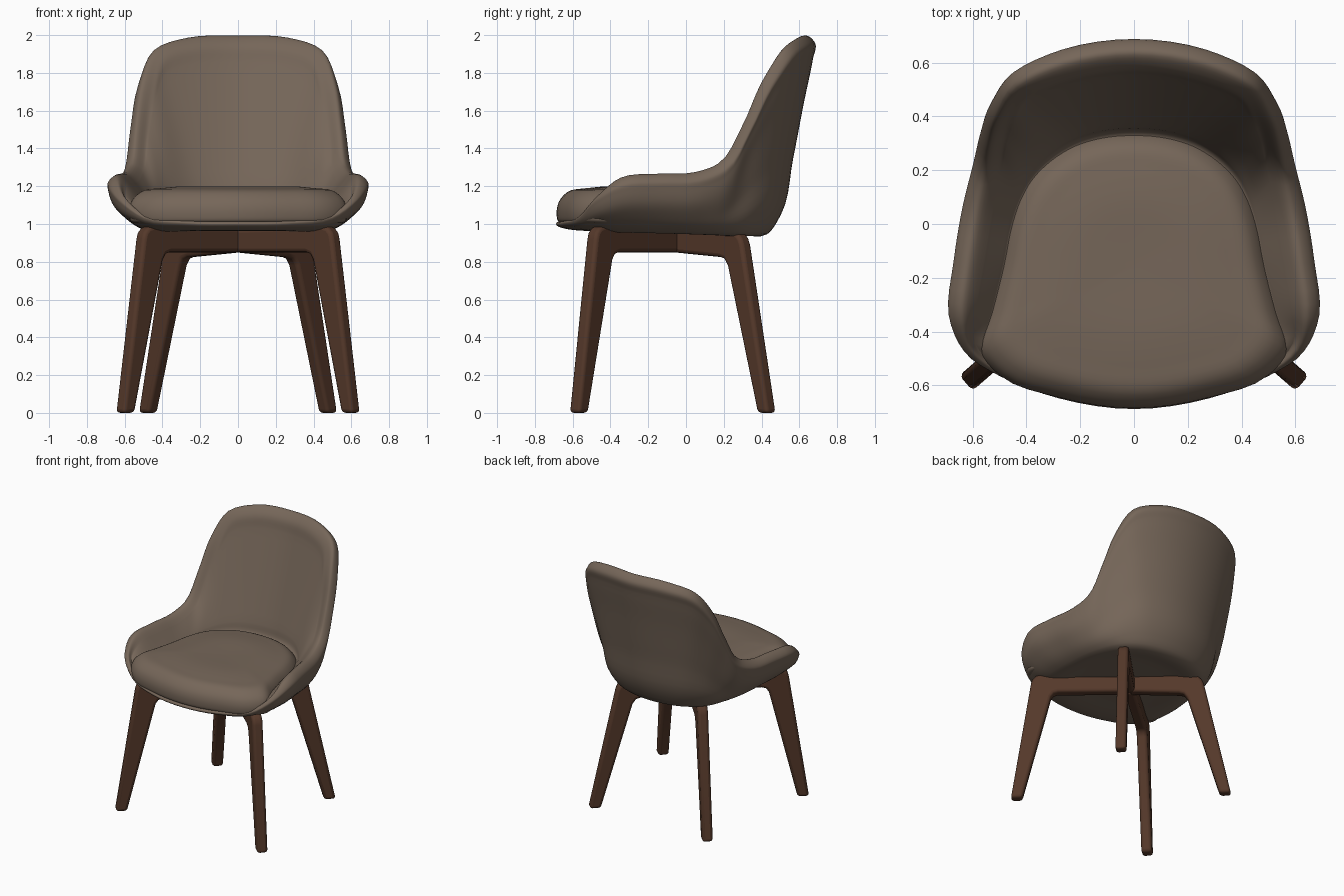
import bpy
import bmesh
from math import atan2
from mathutils import Vector, Matrix

cube = bpy.data.objects.get("Cube")
if cube:
    bpy.data.objects.remove(cube, do_unlink=True)


def make_material(name, color):
    mat = bpy.data.materials.new(name)
    mat.use_nodes = True
    mat.diffuse_color = color
    mat.node_tree.nodes["Principled BSDF"].inputs["Base Color"].default_value = color
    return mat


fabric = make_material("taupe fabric", (0.18, 0.134, 0.1, 1))
wood = make_material("walnut wood", (0.09, 0.04, 0.023, 1))


def finish(name, bm, mat, angle):
    bmesh.ops.remove_doubles(bm, verts=bm.verts, dist=0.0005)
    bmesh.ops.recalc_face_normals(bm, faces=bm.faces)
    mesh = bpy.data.meshes.new(name)
    bm.to_mesh(mesh)
    bm.free()
    mesh.materials.append(mat)
    obj = bpy.data.objects.new(name, mesh)
    bpy.context.collection.objects.link(obj)
    bpy.ops.object.select_all(action='DESELECT')
    obj.select_set(True)
    bpy.context.view_layer.objects.active = obj
    bpy.ops.object.shade_smooth_by_angle(angle=angle)
    return obj


def spline(pts, steps, closed=False):
    """Smooth curve through the points, with tangents weighted by chord length."""
    n = len(pts)

    def chord(i):
        return max((pts[(i + 1) % n] - pts[i % n]).length, 1e-6)

    def tangent(i):
        if not closed and i in (0, n - 1):
            j = min(i, n - 2)
            return (pts[j + 1] - pts[j]) / chord(j)
        a, b = chord(i - 1), chord(i)
        before = (pts[i % n] - pts[(i - 1) % n]) / a
        after = (pts[(i + 1) % n] - pts[i % n]) / b
        return (before * b + after * a) / (a + b)

    out = []
    for i in range(n if closed else n - 1):
        p, q, d = pts[i], pts[(i + 1) % n], chord(i)
        m, k = tangent(i) * d, tangent((i + 1) % n if closed else i + 1) * d
        for s in range(steps):
            t = s / steps
            u = t * t * (3 - 2 * t)
            out.append(p * (1 - u) + q * u + m * t * (1 - t) ** 2 - k * t * t * (1 - t))
    if not closed:
        out.append(pts[-1])
    return out


def loft(name, half_profiles):
    """Skin profiles running front to back on one side, mirrored to the other."""
    half = [spline(p, 5) for p in half_profiles]
    flip = Vector((-1, 1, 1))
    columns = half + [[v * flip for v in c] for c in half[-2:0:-1]]
    rings = [spline(list(r), 4, closed=True) for r in zip(*columns)]
    bm = bmesh.new()
    grid = [[bm.verts.new(v) for v in r] for r in rings]
    for low, high in zip(grid, grid[1:]):
        for i in range(len(low)):
            bm.faces.new((low[i - 1], low[i], high[i], high[i - 1]))
    return finish(name, bm, fabric, 1.2)


# Stations from front centre to back centre:
# outer rim (x, y, z), underside bend (x, y), cushion edge (x, y), rim thickness
stations = [
    ((0, -.688, 1), (0, -.58), (0, -.64), .03),
    ((.28, -.648, 1.005), (.25, -.54), (.27, -.6), .03),
    ((.5, -.565, 1.035), (.39, -.46), (.47, -.525), .03),
    ((.63, -.475, 1.13), (.45, -.4), (.56, -.455), .05),
    ((.688, -.34, 1.205), (.47, -.28), (.53, -.33), .1),
    ((.67, -.14, 1.22), (.47, -.12), (.485, -.15), .11),
    ((.635, .07, 1.23), (.46, .05), (.455, 0), .11),
    ((.6, .21, 1.29), (.43, .17), (.425, .09), .1),
    ((.57, .34, 1.5), (.38, .28), (.38, .17), .09),
    ((.53, .45, 1.73), (.32, .34), (.31, .24), .09),
    ((.45, .56, 1.89), (.23, .39), (.22, .295), .09),
    ((.27, .645, 1.945), (.12, .42), (.12, .325), .1),
    ((0, .685, 1.955), (0, .43), (0, .335), .1),
]
rims = [Vector(s[0]) for s in stations]

# Padded shell: underside, outer wall, rounded rim, inner wall
shell = []
for k, (_, bend, edge, thick) in enumerate(stations):
    rim = rims[k]
    base = Vector((*bend, .955 - .02 * bend[1]))
    inner_base = Vector((*edge, min(1.13, rim.z - .015)))
    along = rims[min(k + 1, len(rims) - 1)] - rims[max(k - 1, 0)]
    if rim.x == 0:
        along = Vector((-rim.y, 0, 0))
    along.normalize()
    inward = Vector((-along.y, along.x, 0)).normalized()
    crest = rim + inward * thick * .45 + along.cross(inward) * thick * .42
    inner_rim = rim + inward * thick
    # The low arms and lip bulge more than the tall back
    full = min(1, max(0, (1.5 - rim.z) / .28))

    def wall(h, v):
        d = rim - base
        return base + Vector((d.x * h, d.y * h, d.z * v))

    center = Vector((0, -.05, .965))
    floor = Vector((0, -.1, 1.005))
    shell.append([center, center.lerp(base, .6), base, wall(.28, .1),
                  wall(.54 + .08 * full, .4 - .08 * full),
                  wall(.77 + .11 * full, .7 - .12 * full),
                  wall(.95 + .03 * full, .92 - .08 * full), rim, crest, inner_rim,
                  *[inner_rim.lerp(inner_base, t) for t in (.12, .5, .9)], inner_base,
                  inner_base.lerp(floor, .08), floor])
loft("upholstered_shell", shell)

# Seat cushion: domed pad that overhangs the front lip
cushion = []
middle = Vector((0, -.15, 0))
for k, (rim, _, edge, _) in enumerate(stations):
    outline = Vector((rim[0], rim[1] + .003, 0)) if k < 3 else Vector((*edge, 0)) * 1.03

    def ring(scale, z):
        return middle.lerp(outline, scale) + Vector((0, 0, z))

    cushion.append([ring(0, 1.005), ring(.9, 1.005), ring(.985, 1.015), ring(1, 1.055),
                    ring(.975, 1.12), ring(.89, 1.17), ring(.7, 1.19), ring(0, 1.195)])
loft("seat_cushion", cushion)


# Crossed frame: each arm and its leg is one extruded side profile
def frame_leg(name, profile, foot):
    thickness = .075
    bm = bmesh.new()
    face = bm.faces.new([bm.verts.new((r, -thickness / 2, z)) for r, z in profile])
    side = bmesh.ops.extrude_face_region(bm, geom=[face])["geom"]
    moved = [v for v in side if isinstance(v, bmesh.types.BMVert)]
    bmesh.ops.translate(bm, verts=moved, vec=(0, thickness, 0))
    hub = Vector((0, -.05, 0))
    turn = Matrix.Rotation(atan2(foot[1] - hub.y, foot[0]), 4, 'Z')
    bmesh.ops.transform(bm, matrix=Matrix.Translation(hub) @ turn, verts=bm.verts)
    obj = finish(name, bm, wood, .7)
    bevel = obj.modifiers.new("soft_edges", 'BEVEL')
    bevel.width = .02
    bevel.segments = 3
    bevel.limit_method = 'ANGLE'
    bevel.angle_limit = .8


front_profile = [(0, .85), (.5, .85), (.53, .84), (.55, .81), (.75, 0), (.83, 0),
                 (.69, .92), (.68, .955), (.655, .98), (.62, .99), (0, .97)]
back_profile = [(0, .85), (.35, .825), (.385, .815), (.41, .78), (.635, 0), (.715, 0),
                (.525, .89), (.51, .925), (.485, .95), (.45, .96), (0, .97)]
for side, sign in (("left", 1), ("right", -1)):
    frame_leg("front_leg_" + side, front_profile, (.6 * sign, -.57))
    frame_leg("back_leg_" + side, back_profile, (.475 * sign, .425))
